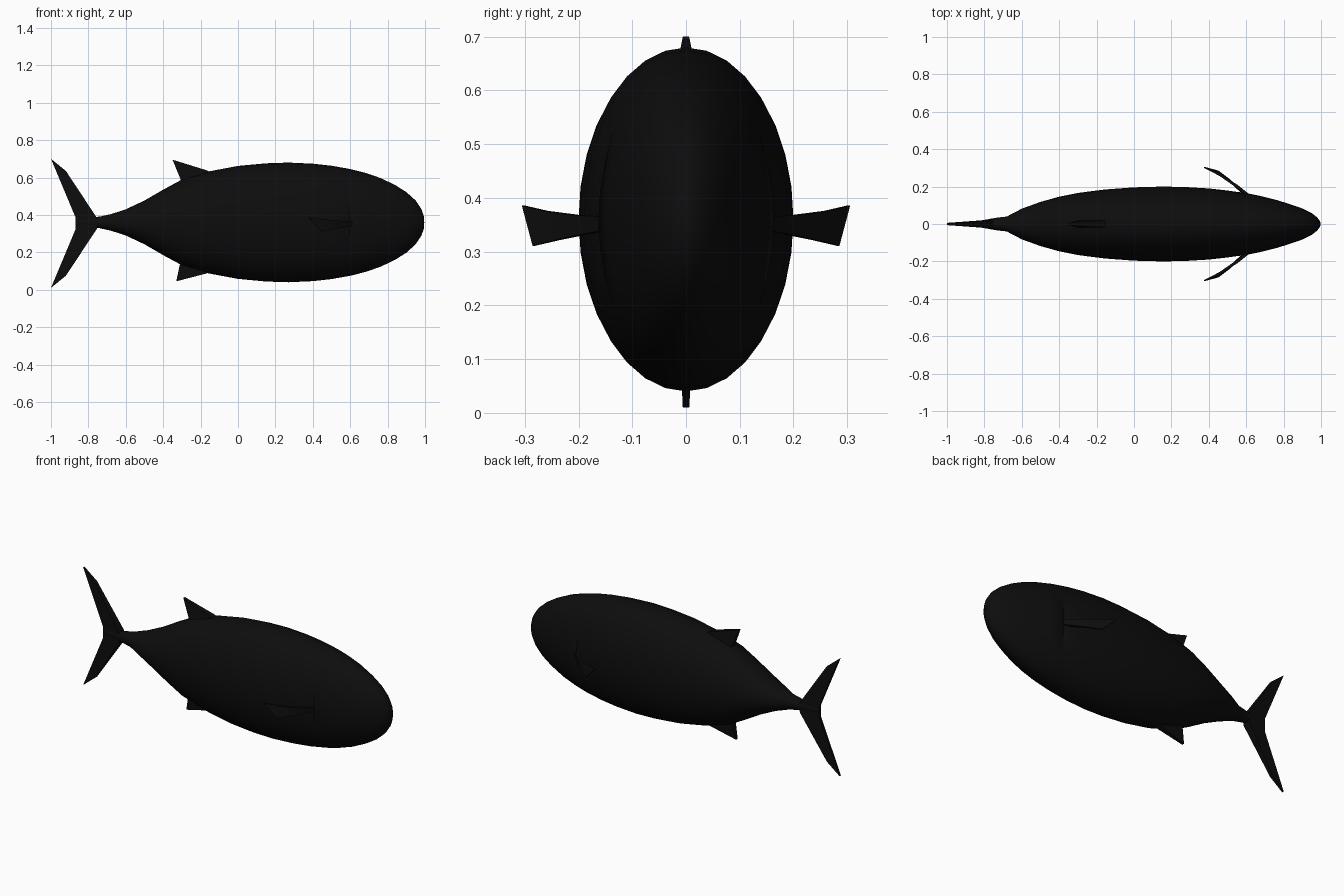
import bpy, bmesh, math
from mathutils import Vector

cube = bpy.data.objects.get("Cube")
if cube:
    bpy.data.objects.remove(cube, do_unlink=True)

# Single near-black skin colour
SKIN = (0.004, 0.004, 0.004, 1.0)
skin = bpy.data.materials.new("black skin")
skin.use_nodes = True
skin.diffuse_color = SKIN
skin.node_tree.nodes["Principled BSDF"].inputs["Base Color"].default_value = SKIN

MID = 0.36      # height of the body's axis
SEG = 32        # sides of the body's cross-section


def make_object(name, verts, faces, angle):
    mesh = bpy.data.meshes.new(name)
    mesh.from_pydata(verts, [], faces)
    bm = bmesh.new()
    bm.from_mesh(mesh)
    bmesh.ops.recalc_face_normals(bm, faces=bm.faces)
    bm.to_mesh(mesh)
    bm.free()
    mesh.materials.append(skin)
    obj = bpy.data.objects.new(name, mesh)
    bpy.context.collection.objects.link(obj)
    bpy.ops.object.select_all(action='DESELECT')
    obj.select_set(True)
    bpy.context.view_layer.objects.active = obj
    bpy.ops.object.shade_smooth_by_angle(angle=math.radians(angle))
    return obj


def loft(name, rings, cap=True, angle=40):
    """Skin equal-sized closed rings of points, with capped ends."""
    n = len(rings[0])
    verts = [p for ring in rings for p in ring]
    faces = [(r * n + i, r * n + (i + 1) % n, (r + 1) * n + (i + 1) % n, (r + 1) * n + i)
             for r in range(len(rings) - 1) for i in range(n)]
    faces += [tuple(range(n)), tuple(range(len(verts) - n, len(verts)))]
    return make_object(name, verts, faces, angle)


def flat_fin(name, outline):
    """Fin in the centre plane; outline points are (x, z, half thickness)."""
    n = len(outline)
    rings = [[(x, s * t, z) for x, z, t in outline] for s in (-1, 1)]
    return loft(name, rings, angle=30)


# Body stations: x, half width, half height
STATIONS = [
    (-0.87, 0.010, 0.028), (-0.80, 0.022, 0.026), (-0.74, 0.033, 0.031),
    (-0.68, 0.040, 0.044), (-0.60, 0.082, 0.070), (-0.50, 0.118, 0.117),
    (-0.40, 0.146, 0.175), (-0.30, 0.166, 0.229), (-0.16, 0.184, 0.272),
    (0.00, 0.196, 0.302), (0.15, 0.200, 0.316), (0.27, 0.198, 0.320),
    (0.40, 0.190, 0.314), (0.50, 0.179, 0.303), (0.585, 0.167, 0.288),
    (0.60, 0.165, 0.285), (0.61, 0.163, 0.283), (0.68, 0.149, 0.265),
    (0.76, 0.129, 0.238), (0.84, 0.104, 0.200), (0.90, 0.083, 0.162),
    (0.95, 0.058, 0.117), (0.98, 0.035, 0.072), (0.995, 0.014, 0.030),
]
body_rings = []
for x, w, h in STATIONS:
    ring = []
    for i in range(SEG):
        a = 2 * math.pi * i / SEG
        y, z = w * math.cos(a), h * math.sin(a)
        # Shallow groove behind the gill cover
        if x == 0.60 and abs(z) < 0.14:
            y *= 0.95
        ring.append((x, y, MID + z))
    body_rings.append(ring)
body = loft("body", body_rings, angle=50)

# Forked tail, thin at the tips
TAIL = [(-0.755, 0.0, 0.028), (-0.755, 0.030, 0.024), (-0.92, 0.280, 0.009),
        (-1.00, 0.345, 0.006), (-0.87, 0.035, 0.009), (-0.87, 0.0, 0.009)]
for name, side in (("upper", 1), ("lower", -1)):
    flat_fin(f"tail_{name}_lobe",
             [(x, MID - 0.005 + side * z, t) for x, z, t in TAIL])

# Back and belly fins, rooted inside the body
flat_fin("dorsal_fin", [(-0.12, 0.61, 0.022), (-0.165, 0.638, 0.018),
                        (-0.35, 0.695, 0.007), (-0.305, 0.585, 0.018),
                        (-0.28, 0.55, 0.022)])
flat_fin("belly_fin", [(-0.12, 0.11, 0.022), (-0.165, 0.088, 0.018),
                       (-0.33, 0.045, 0.007), (-0.31, 0.140, 0.018),
                       (-0.28, 0.17, 0.022)])

# Bowed side fins: upper edge and lower edge points from root to tip
UPPER = [(0.62, 0.145, 0.365), (0.55, 0.202, 0.368), (0.46, 0.262, 0.376), (0.375, 0.303, 0.386)]
LOWER = [(0.61, 0.145, 0.340), (0.565, 0.184, 0.333), (0.505, 0.238, 0.322), (0.45, 0.283, 0.311)]
for name, side in (("left", 1), ("right", -1)):
    rings = []
    for i, (u, l) in enumerate(zip(UPPER, LOWER)):
        off = Vector((0.5, 0.85, 0.0)) * (0.009, 0.008, 0.006, 0.003)[i]
        pts = [Vector(u) + off, Vector(u) - off, Vector(l) - off, Vector(l) + off]
        rings.append([(p.x, side * p.y, p.z) for p in pts])
    loft(f"{name}_side_fin", rings, angle=30)

# Thin arched lip line wrapped around the snout
def snout_x(y, z):
    """Where the tapering head surface lies at this y and z."""
    for (x0, w0, h0), (x1, w1, h1) in zip(STATIONS[::-1], STATIONS[-2::-1]):
        k0 = math.hypot(y / w0, (z - MID) / h0)
        k1 = math.hypot(y / w1, (z - MID) / h1)
        if k0 <= 1:
            return x0
        if k1 <= 1:
            return x0 + (x1 - x0) * (k0 - 1) / (k0 - k1)
    return 0.9


lip_rings = []
for i in range(-8, 9):
    y = 0.075 * i / 8
    z = MID - 0.024 * abs(i / 8) ** 1.3
    x = snout_x(y, z)
    r = 0.002
    lip_rings.append([(x - r, y, z - r), (x + r, y, z - r), (x + r, y, z + r), (x - r, y, z + r)])
loft("mouth_line", lip_rings)
